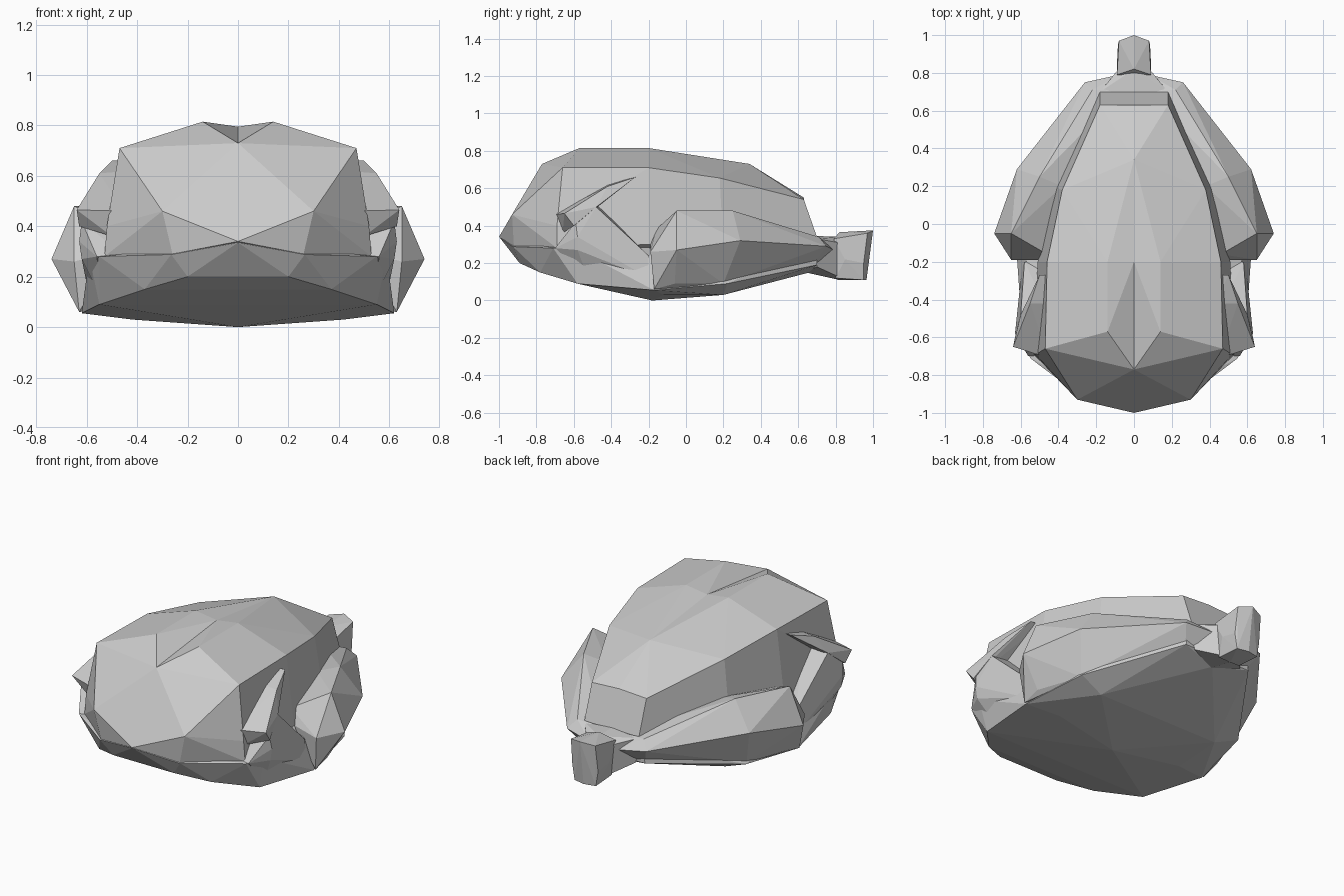
import bpy, bmesh, math


def mesh_object(name, bm):
    """Merge nearly flat triangles and make a flat-shaded object."""
    bmesh.ops.recalc_face_normals(bm, faces=bm.faces)
    bmesh.ops.dissolve_limit(bm, angle_limit=math.radians(2),
                             verts=bm.verts, edges=bm.edges)
    me = bpy.data.meshes.new(name)
    bm.to_mesh(me)
    bm.free()
    ob = bpy.data.objects.new(name, me)
    bpy.context.collection.objects.link(ob)
    return ob


def hull(name, pts, symmetric=True, dents=()):
    """Faceted convex block; symmetric blocks are given as their right half."""
    bm = bmesh.new()
    for x, y, z in pts:
        bm.verts.new((x, y, z))
        if symmetric and x > 0:
            bm.verts.new((-x, y, z))
    res = bmesh.ops.convex_hull(bm, input=bm.verts)
    junk = {g for g in res["geom_interior"] + res["geom_unused"]
            if isinstance(g, bmesh.types.BMVert)}
    bmesh.ops.delete(bm, geom=list(junk), context='VERTS')
    for (x, y), z in dents:
        for v in bm.verts:
            if abs(v.co.x - x) < .001 and abs(v.co.y - y) < .001 and v.co.z > .5:
                v.co.z = z
    return mesh_object(name, bm)


def pair(name, pts):
    """Same block on both sides."""
    for side, s in (("right", 1), ("left", -1)):
        hull(name + "_" + side, [(s * x, y, z) for x, y, z in pts], False)


# Domed upper shell with a shallow groove along the crown
hull("upper_shell", [
    (0, -1, .34), (.30, -.93, .46), (.52, -.69, .40), (.26, -.92, .29),
    (.53, -.69, .28), (0, -.77, .825), (.14, -.57, .815), (.14, -.2, .815),
    (0, -.2, .84), (.47, -.66, .71), (.46, -.2, .71),
    (.38, .18, .655), (0, .34, .73), (.18, .63, .54), (0, .63, .55),
    (.18, .70, .34), (0, .70, .34), (.51, -.2, .30), (.43, .2, .28),
    (.16, .68, .24)], dents=[((0, -.2), .795), ((0, -.77), .73)])

# Shallow underside pan
hull("lower_pan", [
    (0, -.995, .335), (.265, -.925, .288), (.55, -.71, .28), (.59, -.60, .28),
    (.57, -.2, .24), (0, -.90, .21), (.20, -.89, .20), (.37, -.78, .15),
    (.55, -.58, .09), (0, -.18, 0), (.42, -.12, .03), (.62, -.17, .055),
    (.40, .2, .03), (.55, .22, .09), (.22, .70, .19), (0, .66, .15),
    (.2, .70, .30)])

# Swept rear side lobes
pair("side_lobe", [
    (.65, -.19, .26), (.74, -.05, .27), (.65, -.05, .48), (.50, -.19, .30),
    (.63, -.17, .06), (.63, -.06, .09), (.62, .29, .32), (.50, .25, .48),
    (.54, .20, .09), (.26, .75, .29), (.22, .71, .34), (.08, .79, .27),
    (.20, .67, .18), (.38, .2, .44), (.46, -.16, .38), (.3, .2, .1),
    (.06, .70, .33)])

# Cheek plates below the temple
pair("cheek_plate", [
    (.60, -.48, .50), (.58, -.20, .24), (.59, -.20, .12), (.62, -.58, .27),
    (.63, -.58, .34), (.62, -.59, .42), (.45, -.57, .36), (.45, -.47, .51),
    (.45, -.21, .24), (.56, -.70, .28), (.45, -.70, .28), (.54, -.52, .11)])

# Raised temple flaps
pair("temple_flap", [
    (.50, -.27, .66), (.55, -.42, .61), (.64, -.65, .465), (.63, -.60, .40),
    (.60, -.48, .50), (.43, -.27, .66), (.43, -.42, .62), (.45, -.71, .46),
    (.43, -.49, .50), (.50, -.66, .36)])

# Rear stem: narrow neck and faceted end knob
hull("stem_neck", [
    (.18, .70, .33), (.16, .70, .18), (0, .64, .15), (0, .70, .345),
    (.09, .81, .31), (.07, .81, .13), (0, .82, .11), (0, .82, .34)])
hull("stem_knob", [
    (.09, .79, .33), (.09, .85, .22), (.07, .80, .12), (0, .81, .11),
    (0, .82, .365), (.08, .97, .36), (.085, .95, .20), (.07, .95, .11),
    (0, .965, .11), (0, 1, .375)])
